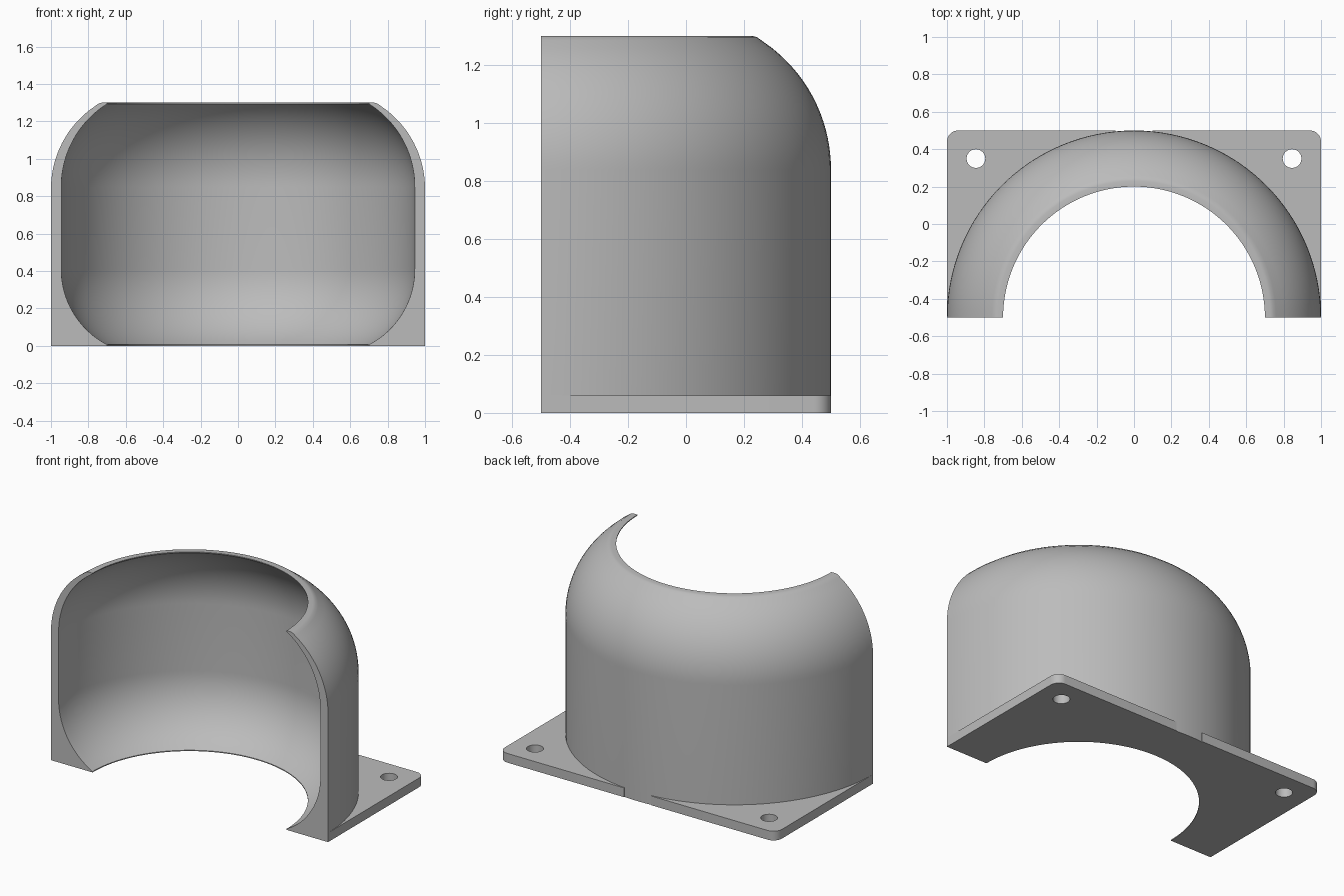
import bpy, bmesh
from math import pi, cos, sin, sqrt, radians

cube = bpy.data.objects.get("Cube")
if cube:
    bpy.data.objects.remove(cube)

SEG = 64            # steps around the half turn
FRONT = -0.5        # y of the turning axis and of the open front
HEIGHT = 1.3
PLATE = 0.06

grey = bpy.data.materials.new("light grey")
grey.use_nodes = True
colour = (0.5, 0.5, 0.5, 1)
grey.diffuse_color = colour
grey.node_tree.nodes["Principled BSDF"].inputs["Base Color"].default_value = colour


def finish(name, bm):
    bmesh.ops.recalc_face_normals(bm, faces=bm.faces)
    mesh = bpy.data.meshes.new(name)
    bm.to_mesh(mesh)
    bm.free()
    mesh.materials.append(grey)
    obj = bpy.data.objects.new(name, mesh)
    bpy.context.collection.objects.link(obj)
    bpy.ops.object.select_all(action="DESELECT")
    obj.select_set(True)
    bpy.context.view_layer.objects.active = obj
    bpy.ops.object.shade_smooth_by_angle(angle=radians(25))
    return obj


def bulge(r_wall, r_end, z_wall, z_end, steps=16):
    """Arc leaving an upright wall and leaning in to r_end at z_end."""
    dr, dz = r_wall - r_end, z_end - z_wall
    radius = (dr * dr + dz * dz) / (2 * dr)
    points = []
    for i in range(steps + 1):
        h = dz * i / steps
        points.append((r_wall - radius + sqrt(radius * radius - h * h), z_wall + h))
    return points


def on_arc(i, r=1.0):
    a = pi * i / SEG
    return r * cos(a), FRONT + r * sin(a)


# Half-round shell: cross-section turned through half a circle
outer = [(1, 0), (1, PLATE)] + bulge(1, 0.76, 0.84, HEIGHT - 0.015)
lip = [(0.745, HEIGHT - 0.004), (0.73, HEIGHT), (0.7, HEIGHT)]
inner_top = bulge(0.945, 0.7, 0.85, HEIGHT - 0.006)[::-1]
inner_low = bulge(0.945, 0.7, 0.41, 0.006) + [(0.7, 0)]
profile = outer + lip + inner_top + inner_low

bm = bmesh.new()
rings = []
for i in range(SEG + 1):
    rings.append([bm.verts.new((*on_arc(i, r), z)) for r, z in profile])
n = len(profile)
for a, b in zip(rings, rings[1:]):
    for k in range(n):
        m = (k + 1) % n
        bm.faces.new((a[k], a[m], b[m], b[k]))
bm.faces.new(rings[0])
bm.faces.new(rings[-1][::-1])
finish("curved_shell", bm)


# Corner mounting plates with a rounded corner and a screw hole
def mounting_plate(name, side):
    bm = bmesh.new()
    corner = 0.06
    outline = [on_arc(i) for i in range(30, -1, -1)]
    for i in range(9):
        a = pi / 2 * i / 8
        outline.append((1 - corner + corner * cos(a), 0.5 - corner + corner * sin(a)))
    outline.append((outline[0][0], 0.5))
    hole = [(0.845 + 0.05 * cos(2 * pi * i / 32), 0.35 + 0.05 * sin(2 * pi * i / 32))
            for i in range(32)]
    edges = []
    for loop in (outline, hole):
        verts = [bm.verts.new((side * x, y, 0)) for x, y in loop]
        edges += [bm.edges.new((verts[i - 1], verts[i])) for i in range(len(verts))]
    bmesh.ops.triangle_fill(bm, edges=edges, use_beauty=True)
    top = bmesh.ops.extrude_face_region(bm, geom=bm.faces[:], use_keep_orig=True)
    moved = [v for v in top["geom"] if isinstance(v, bmesh.types.BMVert)]
    bmesh.ops.translate(bm, verts=moved, vec=(0, 0, PLATE))
    finish(name, bm)


mounting_plate("left_mounting_plate", 1)
mounting_plate("right_mounting_plate", -1)
